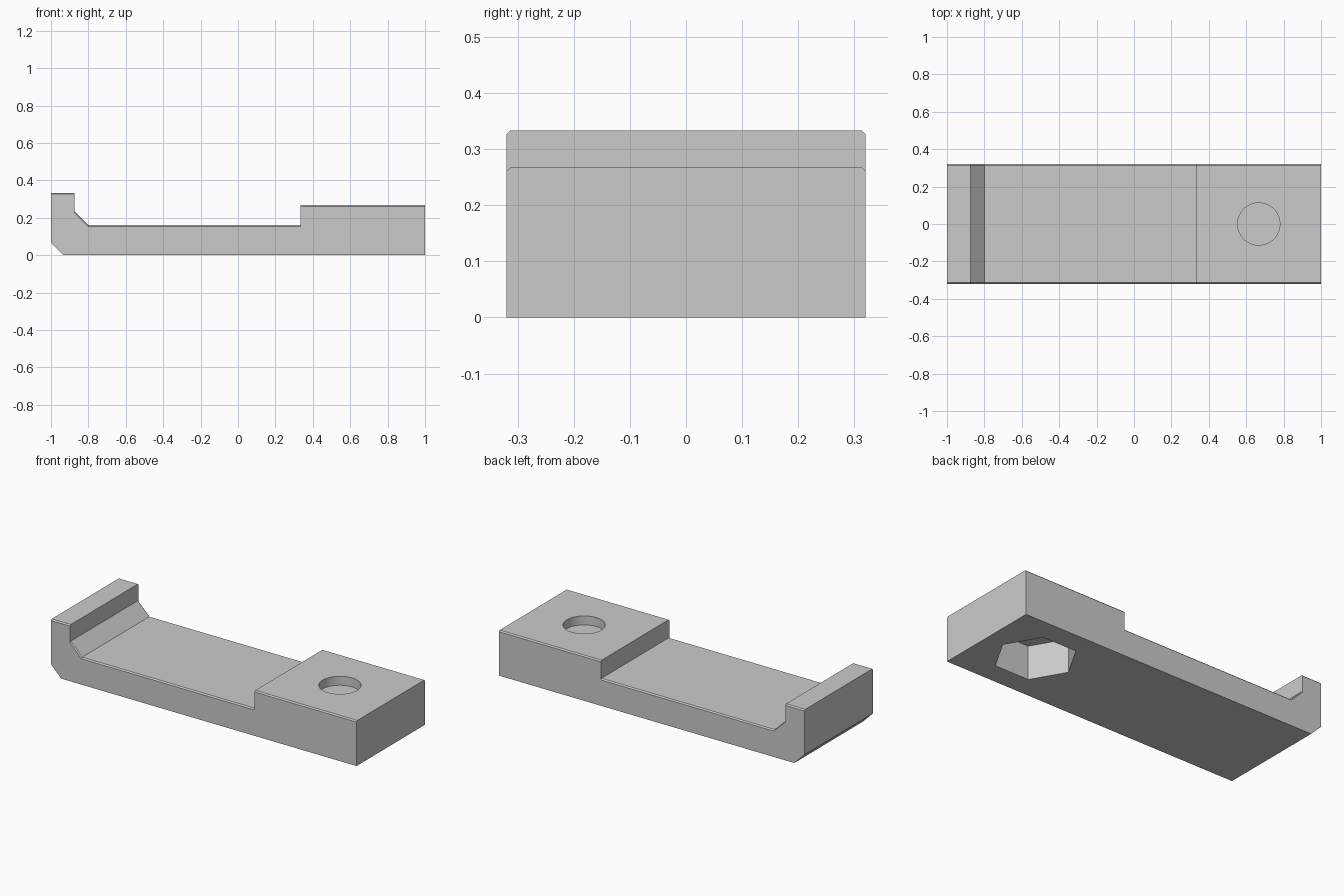
import bpy
import bmesh
from mathutils import Matrix
from math import radians

cube = bpy.data.objects.get("Cube")
if cube:
    bpy.data.objects.remove(cube, do_unlink=True)

HALF_WIDTH = 0.32
CHAMFER = 0.007
HOLE_X = 0.667
BLOCK_TOP = 0.267

grey = bpy.data.materials.new("light grey")
grey.use_nodes = True
grey.diffuse_color = (0.6, 0.6, 0.6, 1)
grey.node_tree.nodes["Principled BSDF"].inputs["Base Color"].default_value = (0.6, 0.6, 0.6, 1)


def make_object(name, bm):
    bmesh.ops.recalc_face_normals(bm, faces=bm.faces)
    mesh = bpy.data.meshes.new(name)
    bm.to_mesh(mesh)
    bm.free()
    mesh.materials.append(grey)
    obj = bpy.data.objects.new(name, mesh)
    bpy.context.collection.objects.link(obj)
    return obj


def prism(name, sides, radius, bottom, top):
    bm = bmesh.new()
    bmesh.ops.create_cone(
        bm, cap_ends=True, segments=sides, radius1=radius, radius2=radius,
        depth=top - bottom,
        matrix=Matrix.Translation((HOLE_X, 0, (bottom + top) / 2))
        @ Matrix.Rotation(radians(90), 4, 'Z'))
    obj = make_object(name, bm)
    obj.hide_render = True
    return obj


# Side outline: underside with cut corner, then the upper surface
underside = [(1, 0), (-0.933, 0), (-1, 0.067)]
upper = [(-1, 0.333), (-0.875, 0.333), (-0.875, 0.235), (-0.8, 0.16),
         (0.333, 0.16), (0.333, BLOCK_TOP), (1, BLOCK_TOP)]

# Loft the outline across the width, lowering the outer top edges as a chamfer
bm = bmesh.new()
rings = []
for y, drop in ((-HALF_WIDTH, CHAMFER), (CHAMFER - HALF_WIDTH, 0),
                (HALF_WIDTH - CHAMFER, 0), (HALF_WIDTH, CHAMFER)):
    outline = underside + [(x, z - drop) for x, z in upper]
    rings.append([bm.verts.new((x, y, z)) for x, z in outline])
for a, b in zip(rings, rings[1:]):
    for i in range(len(a)):
        bm.faces.new((a[i - 1], a[i], b[i], b[i - 1]))
bm.faces.new(rings[0])
bm.faces.new(rings[-1])
clamp = make_object("hooked_clamp_bar", bm)

# Round recess above and hexagonal nut pocket below, with a thin web between
cutters = [prism("round_recess_cutter", 64, 0.113, BLOCK_TOP - 0.053, 0.4),
           prism("nut_pocket_cutter", 6, 0.222, -0.1, 0.2)]
# Point two hexagon corners along the length
cutters[1].data.transform(Matrix.Translation((HOLE_X, 0, 0))
                          @ Matrix.Rotation(radians(30), 4, 'Z')
                          @ Matrix.Translation((-HOLE_X, 0, 0)))
corner = max(v.co.x for v in cutters[1].data.vertices)
if corner < HOLE_X + 0.21:
    cutters[1].data.transform(Matrix.Translation((HOLE_X, 0, 0))
                              @ Matrix.Rotation(radians(30), 4, 'Z')
                              @ Matrix.Translation((-HOLE_X, 0, 0)))

bpy.ops.object.select_all(action='DESELECT')
clamp.select_set(True)
bpy.context.view_layer.objects.active = clamp
for cutter in cutters:
    cut = clamp.modifiers.new(cutter.name, 'BOOLEAN')
    cut.operation = 'DIFFERENCE'
    cut.solver = 'EXACT'
    cut.object = cutter
    bpy.ops.object.modifier_apply(modifier=cut.name)
    bpy.data.objects.remove(cutter, do_unlink=True)

bpy.ops.object.shade_smooth_by_angle(angle=radians(25))
